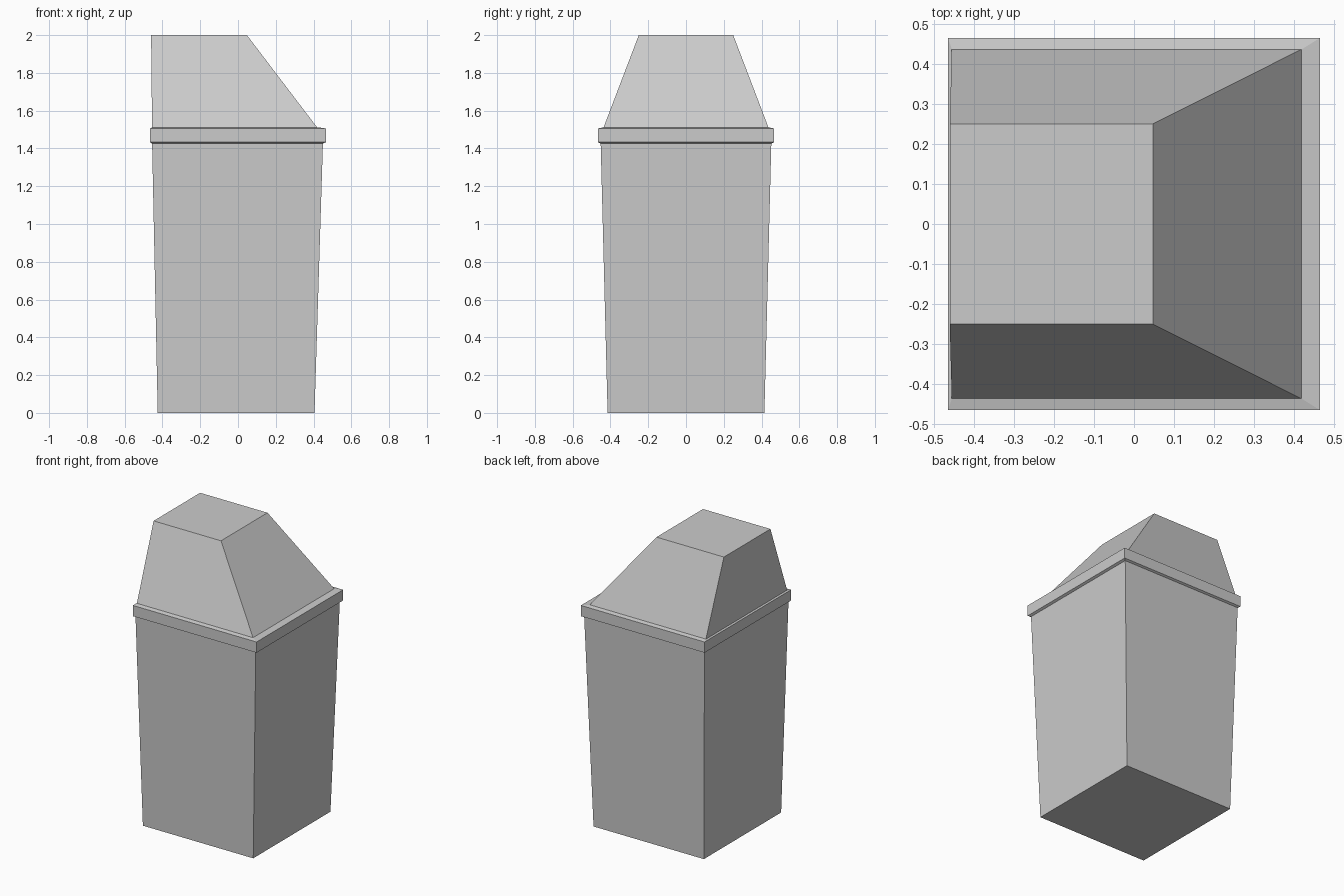
import bpy
import bmesh

cube = bpy.data.objects.get("Cube")
if cube:
    bpy.data.objects.remove(cube, do_unlink=True)

grey = bpy.data.materials.new("light grey plastic")
grey.use_nodes = True
colour = (0.6, 0.6, 0.6, 1)
grey.diffuse_color = colour
grey.node_tree.nodes["Principled BSDF"].inputs["Base Color"].default_value = colour


def stacked_box(name, rings):
    """Loft rectangular rings (x min, x max, half depth, z) into a closed solid."""
    bm = bmesh.new()
    loops = [[bm.verts.new(p) for p in
              ((x0, -y, z), (x1, -y, z), (x1, y, z), (x0, y, z))]
             for x0, x1, y, z in rings]
    for low, high in zip(loops, loops[1:]):
        for i in range(4):
            j = (i + 1) % 4
            bm.faces.new((low[i], low[j], high[j], high[i]))
    bm.faces.new(loops[0][::-1])
    bm.faces.new(loops[-1])
    bmesh.ops.recalc_face_normals(bm, faces=bm.faces)
    mesh = bpy.data.meshes.new(name)
    bm.to_mesh(mesh)
    bm.free()
    mesh.materials.append(grey)
    obj = bpy.data.objects.new(name, mesh)
    bpy.context.collection.objects.link(obj)


# Tapered bin body
stacked_box("bin_body", [(-0.425, 0.405, 0.415, 0), (-0.455, 0.45, 0.452, 1.44)])

# Overhanging rim with slightly sloped top and underside
stacked_box("lid_rim", [(-0.455, 0.45, 0.452, 1.426), (-0.465, 0.465, 0.465, 1.433),
                        (-0.465, 0.465, 0.465, 1.506), (-0.455, 0.42, 0.437, 1.512)])

# Sloped hood, upright on one side
stacked_box("lid_hood", [(-0.455, 0.42, 0.437, 1.51), (-0.46, 0.047, 0.25, 2)])
